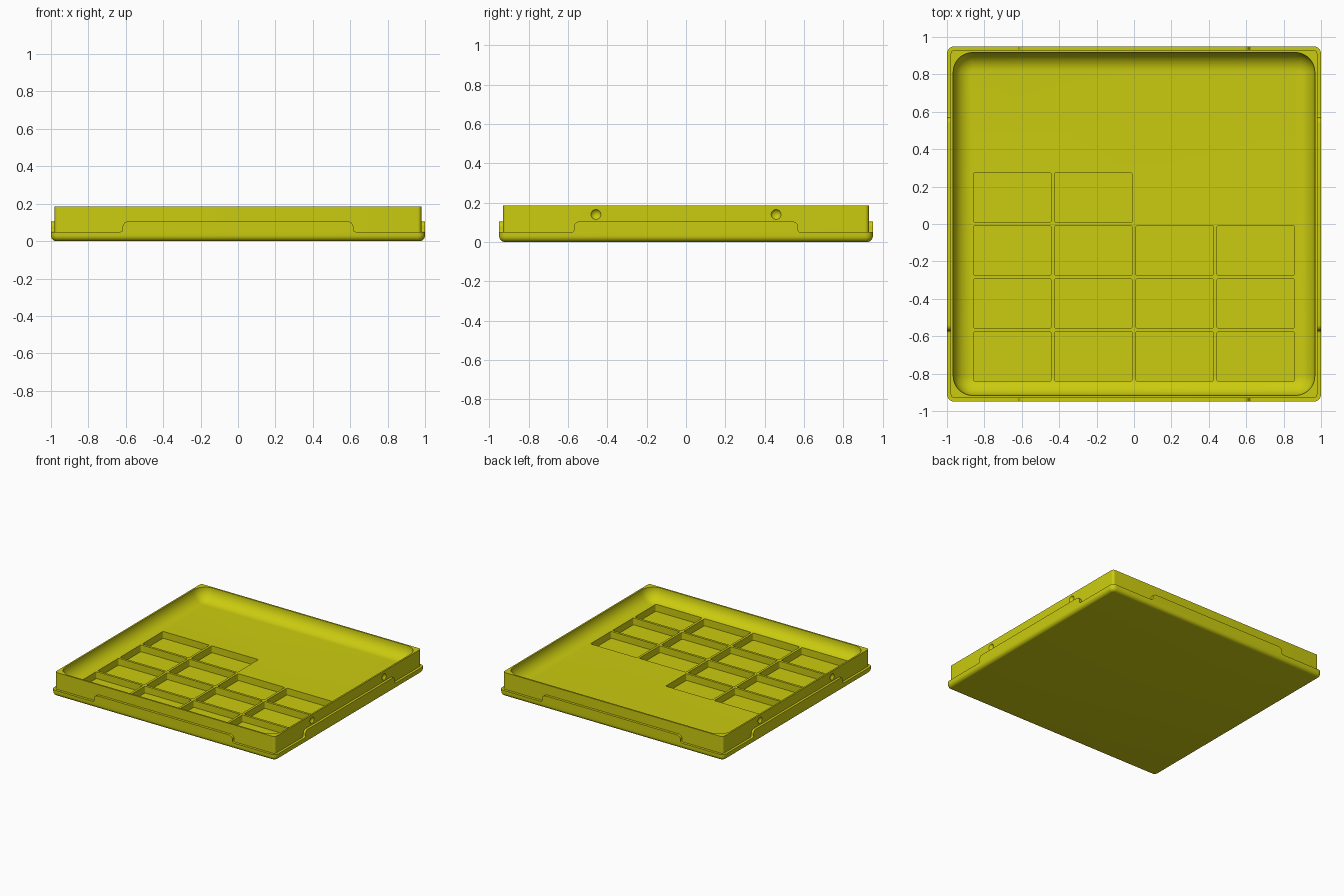
import bpy, bmesh
from math import sin, cos, pi, radians

if "Cube" in bpy.data.objects:
    bpy.data.objects.remove(bpy.data.objects["Cube"])

HX, HY = 1.0, 0.95      # half size of the base
WALL_IN = 0.02          # wall setback from the base edge
LEDGE, TAB_TOP, RIM, FLOOR = 0.05, 0.105, 0.185, 0.085
COVE = RIM - FLOOR      # radius of the inner cove

yellow = bpy.data.materials.new("mustard_yellow")
yellow.use_nodes = True
COLOUR = (0.6, 0.6, 0.005, 1)
yellow.diffuse_color = COLOUR
yellow.node_tree.nodes["Principled BSDF"].inputs["Base Color"].default_value = COLOUR


def make_object(name, bm):
    bmesh.ops.recalc_face_normals(bm, faces=bm.faces)
    mesh = bpy.data.meshes.new(name)
    bm.to_mesh(mesh)
    bm.free()
    mesh.materials.append(yellow)
    obj = bpy.data.objects.new(name, mesh)
    bpy.context.collection.objects.link(obj)
    return obj


def rounded_ring(bm, inset, radius, z, steps=8):
    """Ring of vertices around a rounded rectangle."""
    ring = []
    for q, (sx, sy) in enumerate([(1, 1), (-1, 1), (-1, -1), (1, -1)]):
        cx, cy = sx * (HX - inset - radius), sy * (HY - inset - radius)
        for i in range(steps + 1):
            a = (q + i / steps) * pi / 2
            ring.append(bm.verts.new((cx + radius * cos(a), cy + radius * sin(a), z)))
    return ring


def only(obj):
    bpy.ops.object.select_all(action='DESELECT')
    obj.select_set(True)
    bpy.context.view_layer.objects.active = obj


# Tray shell: (inset, corner radius, height) from underside to inner floor
profile = []
for i in range(7):
    a = i / 6 * pi / 2
    profile.append((0.03 * (1 - sin(a)), 0.04 - 0.03 * (1 - sin(a)), 0.03 * (1 - cos(a))))
profile += [(0, 0.04, LEDGE), (WALL_IN, 0.02, LEDGE), (WALL_IN, 0.02, RIM)]
for i in range(13):
    a = i / 12 * pi / 2
    shift = COVE * (1 - cos(a))
    profile.append((0.033 + shift, 0.105 - shift, RIM - COVE * sin(a)))

bm = bmesh.new()
rings = [rounded_ring(bm, *p) for p in profile]
for low, high in zip(rings, rings[1:]):
    for i in range(len(low)):
        j = (i + 1) % len(low)
        bm.faces.new((low[i], low[j], high[j], high[i]))
bm.faces.new(rings[0])
bm.faces.new(rings[-1])
tray = make_object("tray", bm)

# Cutters: pockets in a grid, with two missing in the back row
bm = bmesh.new()
for row in range(4):
    for col in range(4 if row < 3 else 2):
        box = bmesh.ops.create_cube(bm, size=1)["verts"]
        bmesh.ops.scale(bm, vec=(0.415, 0.264, 0.12), verts=box)
        bmesh.ops.translate(bm, vec=((col - 1.5) * 0.434, -0.708 + row * 0.283, 0.09), verts=box)
        upright = [e for e in {e for v in box for e in v.link_edges}
                   if abs(e.verts[0].co.z - e.verts[1].co.z) > 0.05]
        bmesh.ops.bevel(bm, geom=upright, offset=0.008, segments=3, profile=0.5, affect='EDGES')
pockets = make_object("pocket_cutter", bm)

# Cutters: round dimples in the left and right walls
bm = bmesh.new()
for sx in (-1, 1):
    for sy in (-1, 1):
        ball = bmesh.ops.create_uvsphere(bm, u_segments=24, v_segments=16, radius=0.03)["verts"]
        bmesh.ops.translate(bm, vec=(sx * (HX - WALL_IN + 0.016), sy * 0.458, 0.14), verts=ball)
dimples = make_object("dimple_cutter", bm)

for cutter in (pockets, dimples):
    cutter.hide_render = True
    mod = tray.modifiers.new("cut", 'BOOLEAN')
    mod.operation, mod.solver, mod.object = 'DIFFERENCE', 'EXACT', cutter
    only(tray)
    bpy.ops.object.modifier_apply(modifier=mod.name)
    bpy.data.objects.remove(cutter)


# Raised grip tabs, flush with the base on all four sides
def tab(name, half, reach, along_x, side):
    r_foot, r_top = 0.012, 0.03
    edge = []
    for i in range(6):      # concave foot
        a = i / 5 * pi / 2
        edge.append((half + r_foot * (1 - sin(a)), LEDGE + r_foot * (1 - cos(a))))
    for i in range(7):      # rounded shoulder
        a = i / 6 * pi / 2
        edge.append((half - r_top * (1 - cos(a)), TAB_TOP - r_top * (1 - sin(a))))
    outline = edge + [(-u, z) for u, z in reversed(edge)]
    bm = bmesh.new()
    near, far = side * reach, side * (reach - WALL_IN)

    def place(u, d, z):
        return bm.verts.new((u, d, z) if along_x else (d, u, z))

    outer = [place(u, near, z) for u, z in outline]
    inner = [place(u, far, z) for u, z in outline]
    bm.faces.new(outer)
    bm.faces.new(inner)
    for i in range(len(outline)):
        j = (i + 1) % len(outline)
        bm.faces.new((outer[i], outer[j], inner[j], inner[i]))
    return make_object(name, bm)


parts = [tray,
         tab("front_tab", 0.617, HY, True, -1), tab("back_tab", 0.617, HY, True, 1),
         tab("left_tab", 0.57, HX, False, 1), tab("right_tab", 0.57, HX, False, -1)]

for part in parts:
    only(part)
    bpy.ops.object.shade_smooth_by_angle(angle=radians(35))
